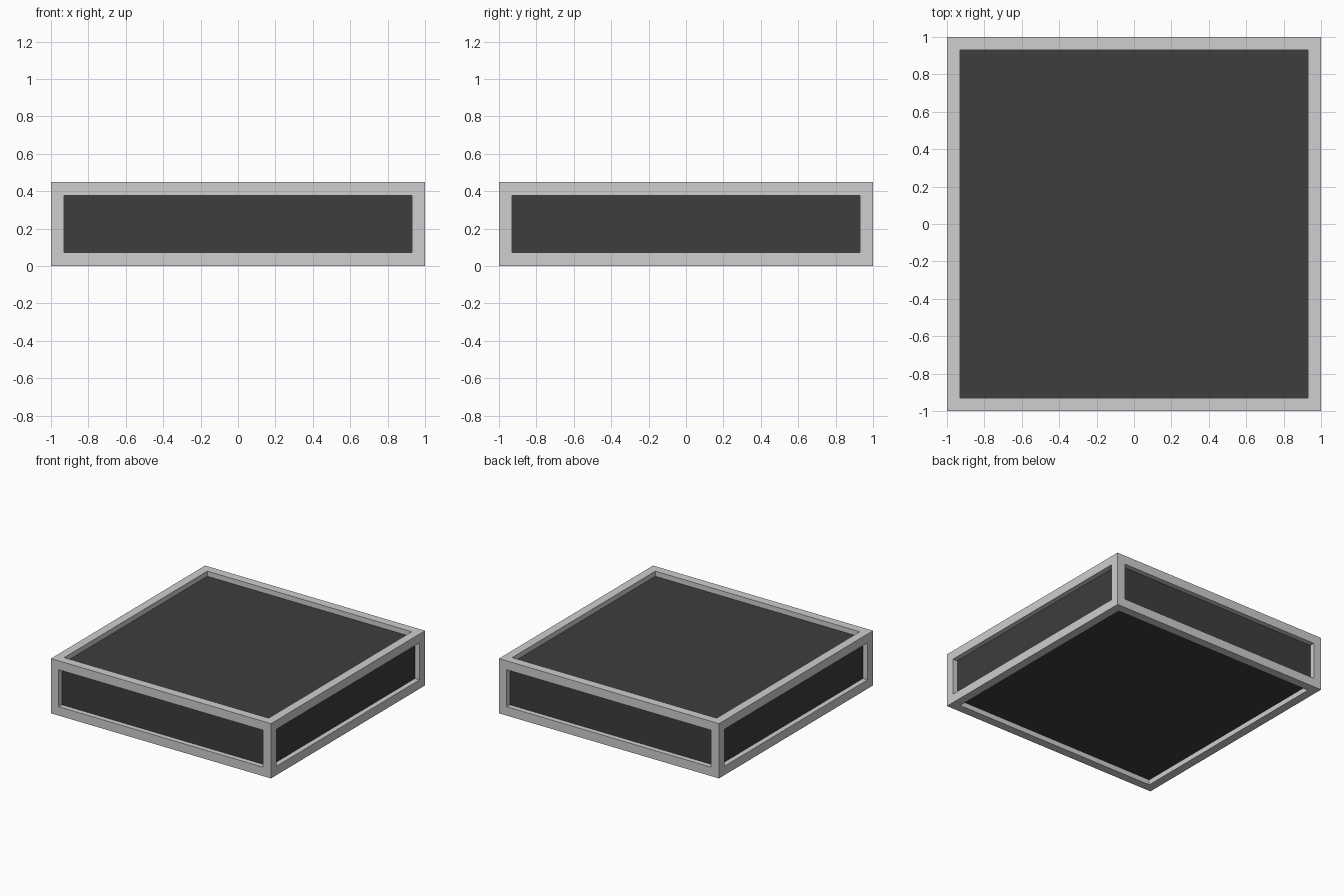
import bpy
import bmesh

SIZE, HEIGHT = 2.0, 0.45      # outer box
BORDER, RAIL = 0.1, 0.073     # frame width in plan, rail height on the sides
RECESS = 0.042                # depth of the panels behind the frame


def material(name, value):
    mat = bpy.data.materials.new(name)
    mat.use_nodes = True
    color = (value, value, value, 1.0)
    mat.diffuse_color = color
    mat.node_tree.nodes["Principled BSDF"].inputs["Base Color"].default_value = color
    return mat


default = bpy.data.objects.get("Cube")
if default:
    bpy.data.objects.remove(default, do_unlink=True)

bm = bmesh.new()
bmesh.ops.create_cube(bm, size=SIZE)

# Frame border around all six faces
panels = list(bm.faces)
bmesh.ops.inset_individual(bm, faces=panels, thickness=BORDER)

# Flatten the cube to its final height, keeping even rails
half = HEIGHT / 2
for v in bm.verts:
    level = half if abs(v.co.z) > SIZE / 2 - BORDER / 2 else half - RAIL
    v.co.z = half + (level if v.co.z > 0 else -level)
bm.normal_update()

# Sunken dark panels
normals = [f.normal.copy() for f in panels]
sunk = bmesh.ops.extrude_discrete_faces(bm, faces=panels)["faces"]
for face in sunk:
    face.normal_update()
    bmesh.ops.translate(bm, verts=face.verts, vec=-RECESS * face.normal)
    face.material_index = 1
bmesh.ops.recalc_face_normals(bm, faces=bm.faces)

mesh = bpy.data.meshes.new("framed_box")
bm.to_mesh(mesh)
bm.free()
mesh.materials.append(material("light_grey_frame", 0.62))
mesh.materials.append(material("charcoal_panel", 0.047))
bpy.context.collection.objects.link(bpy.data.objects.new("framed_box", mesh))
